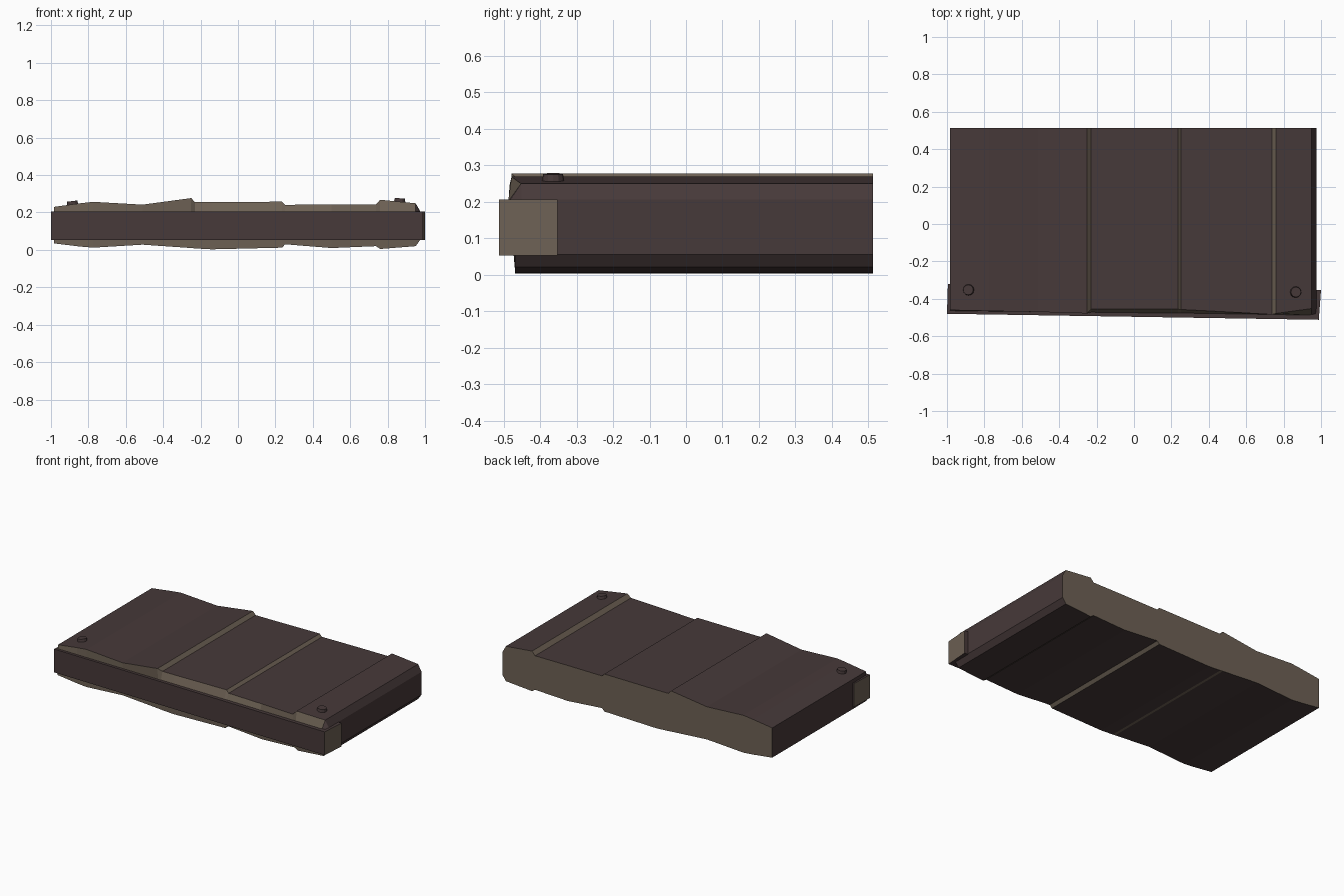
import bpy, bmesh, math

if "Cube" in bpy.data.objects:
    bpy.data.objects.remove(bpy.data.objects["Cube"])


def material(name, rgb):
    m = bpy.data.materials.new(name)
    m.diffuse_color = (*rgb, 1)
    m.use_nodes = True
    m.node_tree.nodes["Principled BSDF"].inputs["Base Color"].default_value = m.diffuse_color
    return m


BROWN = material("dark brown wood", (0.062, 0.041, 0.041))
TAN = material("cut wood", (0.155, 0.121, 0.090))


def finish(name, bm, rule):
    """Make an object; rule(face) says whether the face is bare cut wood."""
    bmesh.ops.recalc_face_normals(bm, faces=bm.faces)
    for f in bm.faces:
        f.material_index = 1 if rule(f) else 0
    me = bpy.data.meshes.new(name)
    bm.to_mesh(me)
    bm.free()
    me.materials.append(BROWN)
    me.materials.append(TAN)
    ob = bpy.data.objects.new(name, me)
    bpy.context.collection.objects.link(ob)
    return ob


# Planks: cross-sections along x (x, top z, bottom z, front y of top edge)
sections = [
    (-0.985, 0.230, 0.035, -0.460), (-0.845, 0.249, 0.018, -0.463),
    (-0.775, 0.257, 0.012, -0.465), (-0.51, 0.242, 0.028, -0.470),
    (-0.25, 0.277, 0.010, -0.478), (-0.23, 0.255, 0.008, -0.455),
    (-0.14, 0.255, 0.003, -0.455), (0.235, 0.258, 0.012, -0.455),
    (0.252, 0.241, 0.030, -0.457), (0.50, 0.243, 0.010, -0.470),
    (0.738, 0.243, 0.020, -0.484), (0.760, 0.268, 0.005, -0.478),
    (0.950, 0.249, 0.020, -0.452), (0.975, 0.205, 0.055, -0.450),
]
BACK = 0.512
bm = bmesh.new()
rings = []
for x, zt, zb, yf in sections:
    ring = [(yf, zt), (-0.476 - 0.012 * x, min(0.2, zt - 0.01)), (-0.468, zb), (BACK, zb), (BACK, zt)]
    rings.append([bm.verts.new((x, y, z)) for y, z in ring])
for a, b in zip(rings, rings[1:]):
    for i in range(5):
        j = (i + 1) % 5
        bm.faces.new((a[i], a[j], b[j], b[i]))
bm.faces.new(rings[0])
bm.faces.new(rings[-1])


def plank_cut(f):
    xs = [v.co.x for v in f.verts]
    width = max(xs) - min(xs)
    if width < 0.001:
        return False                      # long outer sides
    if abs(f.normal.y) > 0.5:
        return True                       # end grain, front and back
    return width < 0.0245                 # steps between planks


finish("planks", bm, plank_cut)

# Front board, set slightly askew, with bare ends
bm = bmesh.new()
outline = [(-1.0, -0.480), (0.988, -0.512), (1.0, -0.352), (-0.995, -0.320)]
base = [bm.verts.new((x, y, 0.052)) for x, y in outline]
top = [bm.verts.new((x, y, 0.205)) for x, y in outline]
bm.faces.new(base)
bm.faces.new(top)
for i in range(4):
    j = (i + 1) % 4
    bm.faces.new((base[i], base[j], top[j], top[i]))
finish("front_board", bm, lambda f: abs(f.normal.x) > 0.7)

# Nail heads
for name, x, y, z, tilt in (("nail_left", -0.885, -0.352, 0.249, -0.12),
                            ("nail_right", 0.865, -0.364, 0.264, 0.08)):
    bm = bmesh.new()
    bmesh.ops.create_cone(bm, cap_ends=True, segments=12, radius1=0.031, radius2=0.027, depth=0.024)
    ob = finish(name, bm, lambda f: False)
    ob.location = (x, y, z)
    ob.rotation_euler = (0, tilt, 0)
